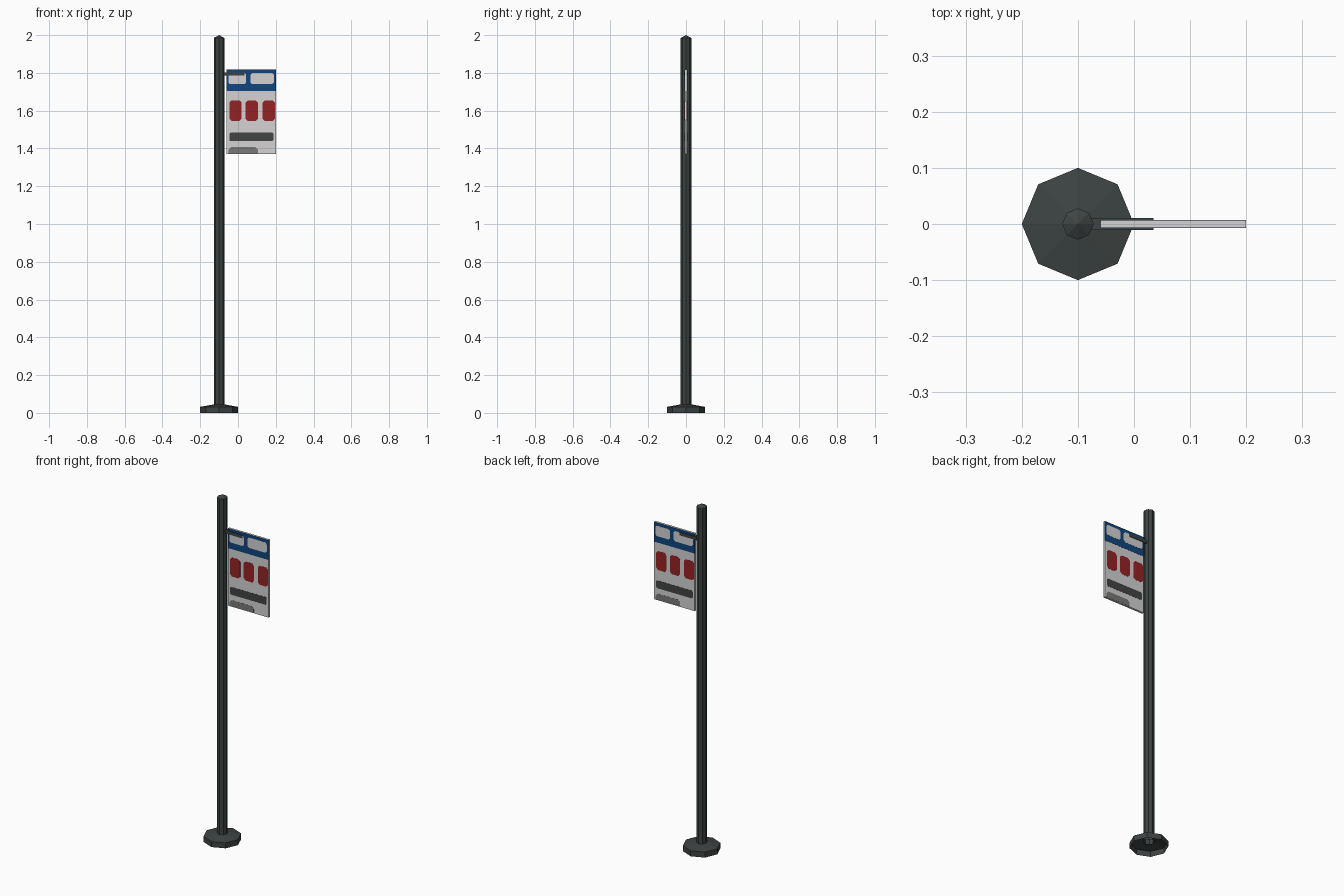
import bpy, bmesh, math

if "Cube" in bpy.data.objects:
    bpy.data.objects.remove(bpy.data.objects["Cube"])

def material(name, rgb):
    m = bpy.data.materials.new(name)
    m.diffuse_color = (*rgb, 1)
    m.use_nodes = True
    m.node_tree.nodes["Principled BSDF"].inputs["Base Color"].default_value = m.diffuse_color
    return m

DARK = material("dark_metal", (0.046, 0.058, 0.056))
WHITE = material("off_white", (0.66, 0.65, 0.65))
BLUE = material("blue", (0.005, 0.06, 0.215))
RED = material("red", (0.30, 0.016, 0.018))
CHAR = material("charcoal", (0.055, 0.06, 0.06))
GREY = material("grey", (0.19, 0.19, 0.18))

def finish(name, bm, mat):
    bmesh.ops.recalc_face_normals(bm, faces=bm.faces)
    me = bpy.data.meshes.new(name)
    bm.to_mesh(me)
    bm.free()
    me.materials.append(mat)
    ob = bpy.data.objects.new(name, me)
    bpy.context.collection.objects.link(ob)
    return ob

def lathe(name, profile, mat, cx=-0.1, sides=8):
    """Octagonal rings joined from bottom to top; radius 0 closes to a point."""
    bm = bmesh.new()
    rings = []
    for r, z in profile:
        n = sides if r > 0 else 1
        rings.append([bm.verts.new((cx + r * math.cos(2 * math.pi * i / sides),
                                    r * math.sin(2 * math.pi * i / sides), z)) for i in range(n)])
    for a, b in zip(rings, rings[1:]):
        for i in range(sides):
            j = (i + 1) % sides
            if len(b) == 1:
                bm.faces.new((a[i], a[j], b[0]))
            else:
                bm.faces.new((a[i], a[j], b[j], b[i]))
    return finish(name, bm, mat)

def box(name, x0, x1, y0, y1, z0, z1, mat):
    bm = bmesh.new()
    bmesh.ops.create_cube(bm, size=1)
    for v in bm.verts:
        v.co = (x0 if v.co.x < 0 else x1, y0 if v.co.y < 0 else y1, z0 if v.co.z < 0 else z1)
    return finish(name, bm, mat)

# Post with pointed cap, and hollow foot
lathe("post", [(0.028, 0.03), (0.028, 1.985), (0.0, 2.0)], DARK)
lathe("foot", [(0.1, 0.0), (0.1, 0.032), (0.028, 0.045)], DARK)

# Sign board and the bracket clamping it
box("sign_board", -0.06, 0.2, -0.006, 0.006, 1.37, 1.817, WHITE)
box("bracket", -0.085, 0.035, -0.011, 0.011, 1.785, 1.803, DARK)

def plate(name, x0, x1, z0, z1, cut, mat, level, cut_low=None):
    """Thin chamfered plate on the front, with a copy turned half round on the back."""
    low = cut if cut_low is None else cut_low
    pts = [(x0 + low, z0), (x1 - low, z0), (x1, z0 + low), (x1, z1 - cut),
           (x1 - cut, z1), (x0 + cut, z1), (x0, z1 - cut), (x0, z0 + low)]
    pts = list(dict.fromkeys(pts))
    for side, s in (("front", 1), ("back", -1)):
        bm = bmesh.new()
        mid = 0.07
        layers = [[bm.verts.new((mid + s * (x - mid), -s * y, z)) for x, z in pts]
                  for y in (0.005, 0.006 + 0.0007 * level)]
        bm.faces.new(layers[0])
        bm.faces.new(layers[1])
        for i in range(len(pts)):
            j = (i + 1) % len(pts)
            bm.faces.new((layers[0][i], layers[0][j], layers[1][j], layers[1][i]))
        finish(f"{name}_{side}", bm, mat)

# Painted panels on both faces
plate("header", -0.06, 0.2, 1.703, 1.817, 0, BLUE, 1)
plate("header_small_panel", -0.05, 0.042, 1.74, 1.80, 0.008, WHITE, 2)
plate("header_large_panel", 0.065, 0.19, 1.74, 1.80, 0.01, WHITE, 2)
for i, x in enumerate((-0.046, 0.041, 0.131)):
    plate(f"red_block_{i + 1}", x, x + 0.065, 1.545, 1.655, 0.012, RED, 1)
plate("dark_strip", -0.046, 0.188, 1.439, 1.484, 0.006, CHAR, 1)
plate("grey_strip", -0.05, 0.105, 1.373, 1.408, 0.014, GREY, 1, cut_low=0)
